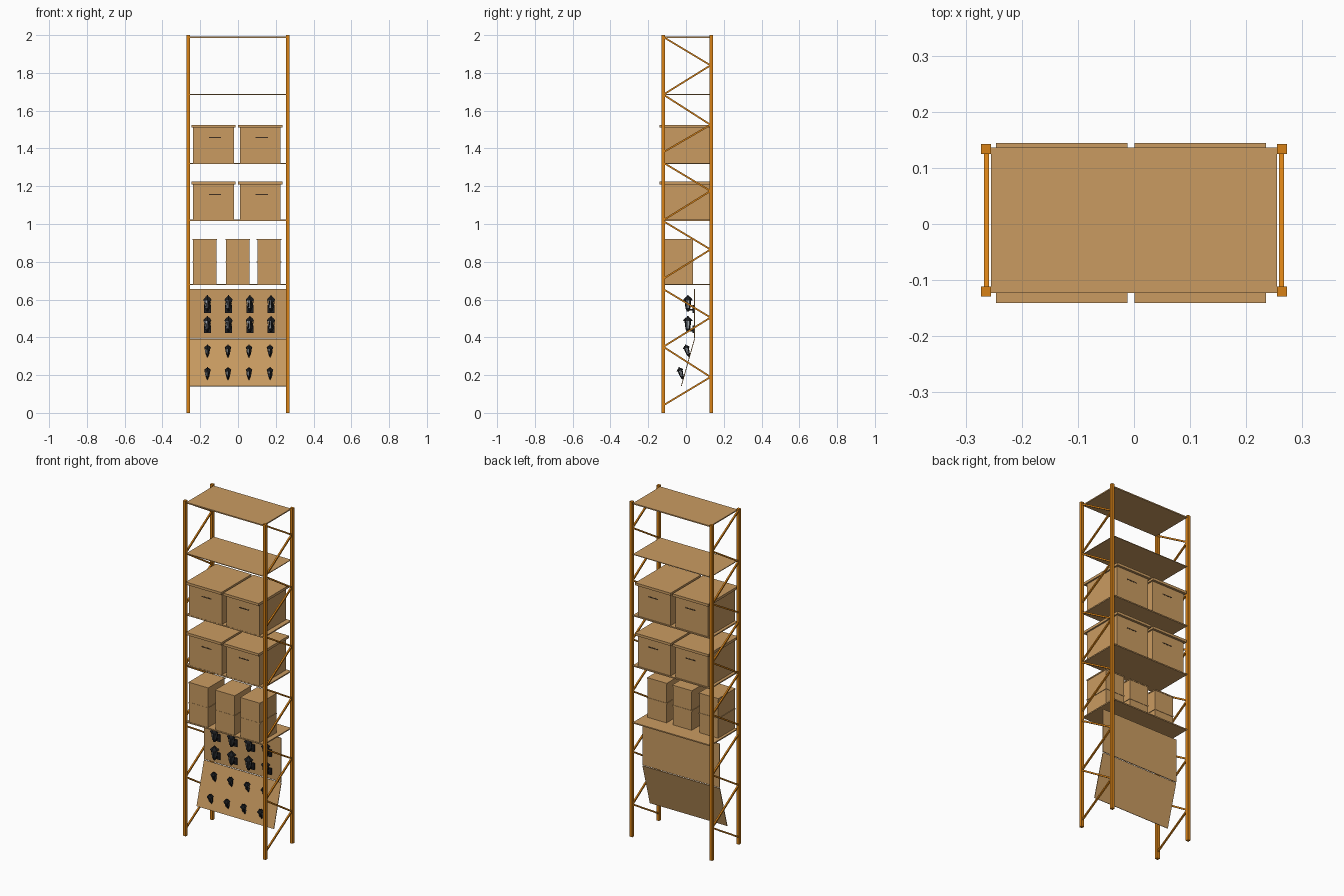
import bpy, bmesh, math
from mathutils import Matrix, Vector

if "Cube" in bpy.data.objects:
    bpy.data.objects.remove(bpy.data.objects["Cube"])


def mat(name, col):
    m = bpy.data.materials.new(name)
    m.diffuse_color = (*col, 1)
    m.use_nodes = True
    m.node_tree.nodes["Principled BSDF"].inputs["Base Color"].default_value = m.diffuse_color
    return m


ORANGE = mat("orange steel", (0.68, 0.22, 0.008))
CARD = mat("cardboard", (0.59, 0.33, 0.12))
DARK = mat("dark slot", (0.05, 0.03, 0.015))
BLACK = mat("black metal", (0.012, 0.013, 0.015))
GLASS = mat("grey glass", (0.42, 0.46, 0.5))


def finish(name, bm, mats):
    bmesh.ops.recalc_face_normals(bm, faces=bm.faces)
    me = bpy.data.meshes.new(name)
    bm.to_mesh(me)
    bm.free()
    for m in mats:
        me.materials.append(m)
    ob = bpy.data.objects.new(name, me)
    bpy.context.collection.objects.link(ob)
    return ob


def add_box(bm, lo, hi, mi=0, rot=Matrix()):
    lo, hi = Vector(lo), Vector(hi)
    m = Matrix.Translation((lo + hi) / 2) @ rot @ Matrix.Diagonal((*(hi - lo), 1))
    n = len(bm.faces)
    bmesh.ops.create_cube(bm, size=1, matrix=m)
    bm.faces.ensure_lookup_table()
    for f in bm.faces[n:]:
        f.material_index = mi


def add_bar(bm, a, b, w, h):
    """Rectangular bar between two points in a plane of constant x."""
    a, b = Vector(a), Vector(b)
    d, c = b - a, (a + b) / 2
    size = Vector((w, d.length, h)) / 2
    add_box(bm, c - size, c + size, 0, Matrix.Rotation(math.atan2(d.z, d.y), 4, 'X'))


def add_cone(bm, r1, r2, z1, z2, m, mi, seg=6):
    n = len(bm.faces)
    bmesh.ops.create_cone(bm, cap_ends=True, segments=seg, radius1=r1, radius2=r2, depth=z2 - z1,
                          matrix=m @ Matrix.Translation((0, 0, (z1 + z2) / 2)))
    bm.faces.ensure_lookup_table()
    for f in bm.faces[n:]:
        f.material_index = mi


# Uprights and zigzag bracing on both sides
YF, YB = -0.12, 0.134
BRACES = [(0.04, 0.19, 0.35), (0.35, 0.505, 0.655), (0.71, 0.865, 1.015),
          (1.02, 1.175, 1.325), (1.38, 1.525, 1.685), (1.685, 1.84, 1.99)]
for side, s in (("left", -1), ("right", 1)):
    for label, y in (("front", YF), ("back", YB)):
        bm = bmesh.new()
        add_box(bm, (s * 0.264 - 0.009, y - 0.009, 0), (s * 0.264 + 0.009, y + 0.009, 2))
        finish(f"{label}_{side}_post", bm, [ORANGE])
    bm = bmesh.new()
    for z0, z1, z2 in BRACES:
        add_bar(bm, (s * 0.263, YF, z0), (s * 0.263, YB - 0.004, z1), 0.009, 0.009)
        add_bar(bm, (s * 0.263, YB - 0.004, z1), (s * 0.263, YF, z2), 0.009, 0.009)
    finish(f"{side}_braces", bm, [ORANGE])

# Shelves
for i, (z, t) in enumerate([(0.68, 0.007), (1.02, 0.007), (1.32, 0.007), (1.685, 0.004), (1.988, 0.007)]):
    bm = bmesh.new()
    add_box(bm, (-0.255, -0.123, z - t / 2), (0.255, 0.136, z + t / 2))
    finish(f"shelf_{i + 1}", bm, [CARD])

# Large lidded cartons with hand slots on front and back
for z in (1.023, 1.323):
    for cx in (-0.129, 0.118):
        bm = bmesh.new()
        add_box(bm, (cx - 0.108, -0.122, z), (cx + 0.108, 0.13, z + 0.19))
        add_box(bm, (cx - 0.117, -0.141, z + 0.187), (cx + 0.117, 0.144, z + 0.202))
        for y in (-0.122, 0.13):
            add_box(bm, (cx - 0.025, y - 0.001, z + 0.131), (cx + 0.04, y + 0.001, z + 0.137), 1)
        finish("large_carton", bm, [CARD, DARK])

# Stacks of two small cartons
for cx in (-0.177, -0.002, 0.164):
    for z in (0.683, 0.802):
        bm = bmesh.new()
        add_box(bm, (cx - 0.062, -0.12, z), (cx + 0.062, 0.038, z + 0.118))
        add_box(bm, (cx - 0.065, -0.121, z + 0.112), (cx + 0.065, 0.04, z + 0.119))
        finish("small_carton", bm, [CARD])

# Display boards: upright one above, sloping one below
bm = bmesh.new()
add_box(bm, (-0.255, 0.043, 0.395), (0.255, 0.047, 0.657))
finish("upper_display_board", bm, [CARD])
bm = bmesh.new()
slope = Vector((0, 0.07, 0.25))
c = Vector((0, 0.01, 0.266))
h = Vector((0.255, 0.002, slope.length / 2))
add_box(bm, c - h, c + h, 0, Matrix.Rotation(-math.atan2(0.07, 0.25), 4, 'X'))
finish("lower_display_board", bm, [CARD])


def lantern(bm, m):
    """Six-sided lantern, tip at the origin, about 0.085 tall."""
    add_cone(bm, 0.006, 0.013, 0.0, 0.018, m, 0)          # foot
    add_cone(bm, 0.012, 0.018, 0.018, 0.06, m, 1)         # glass
    for k in range(6):                                    # corner ribs
        a = k * math.pi / 3
        r = m @ Matrix.Translation((0.0155 * math.cos(a), 0.0155 * math.sin(a), 0.039))
        bmesh.ops.create_cube(bm, size=1, matrix=r @ Matrix.Rotation(a, 4, 'Z')
                              @ Matrix.Rotation(0.142, 4, 'Y') @ Matrix.Diagonal((0.003, 0.003, 0.044, 1)))
    add_cone(bm, 0.025, 0.022, 0.059, 0.066, m, 0)        # cap rim
    add_cone(bm, 0.022, 0.010, 0.066, 0.078, m, 0)        # cap roof
    add_cone(bm, 0.006, 0.003, 0.078, 0.086, m, 0)        # finial


# Wall lanterns: upper row on a bracket, lower row on a square base
for x in (-0.162, -0.05, 0.063, 0.175):
    bm = bmesh.new()
    lantern(bm, Matrix.Translation((x, 0.01, 0.537)))
    add_box(bm, (x - 0.018, 0.034, 0.53), (x + 0.018, 0.043, 0.572))
    add_box(bm, (x - 0.005, 0.008, 0.542), (x + 0.005, 0.036, 0.551))
    finish("bracket_lantern", bm, [BLACK, GLASS])
    bm = bmesh.new()
    lantern(bm, Matrix.Translation((x, 0.01, 0.428)))
    add_box(bm, (x - 0.018, 0.034, 0.423), (x + 0.018, 0.043, 0.462))
    add_box(bm, (x - 0.005, 0.008, 0.431), (x + 0.005, 0.036, 0.44))
    finish("wall_lantern", bm, [BLACK, GLASS])

# Small tilted lanterns on the sloping board, with spikes through it
for x in (-0.162, -0.053, 0.058, 0.17):
    for y, z in ((0.015, 0.3), (-0.018, 0.181)):
        m = Matrix.Translation((x, y, z)) @ Matrix.Rotation(0.3, 4, 'X') @ Matrix.Scale(0.75, 4)
        bm = bmesh.new()
        lantern(bm, m)
        add_cone(bm, 0.002, 0.004, -0.012, 0.002, m, 0)
        finish("small_lantern", bm, [BLACK, GLASS])
